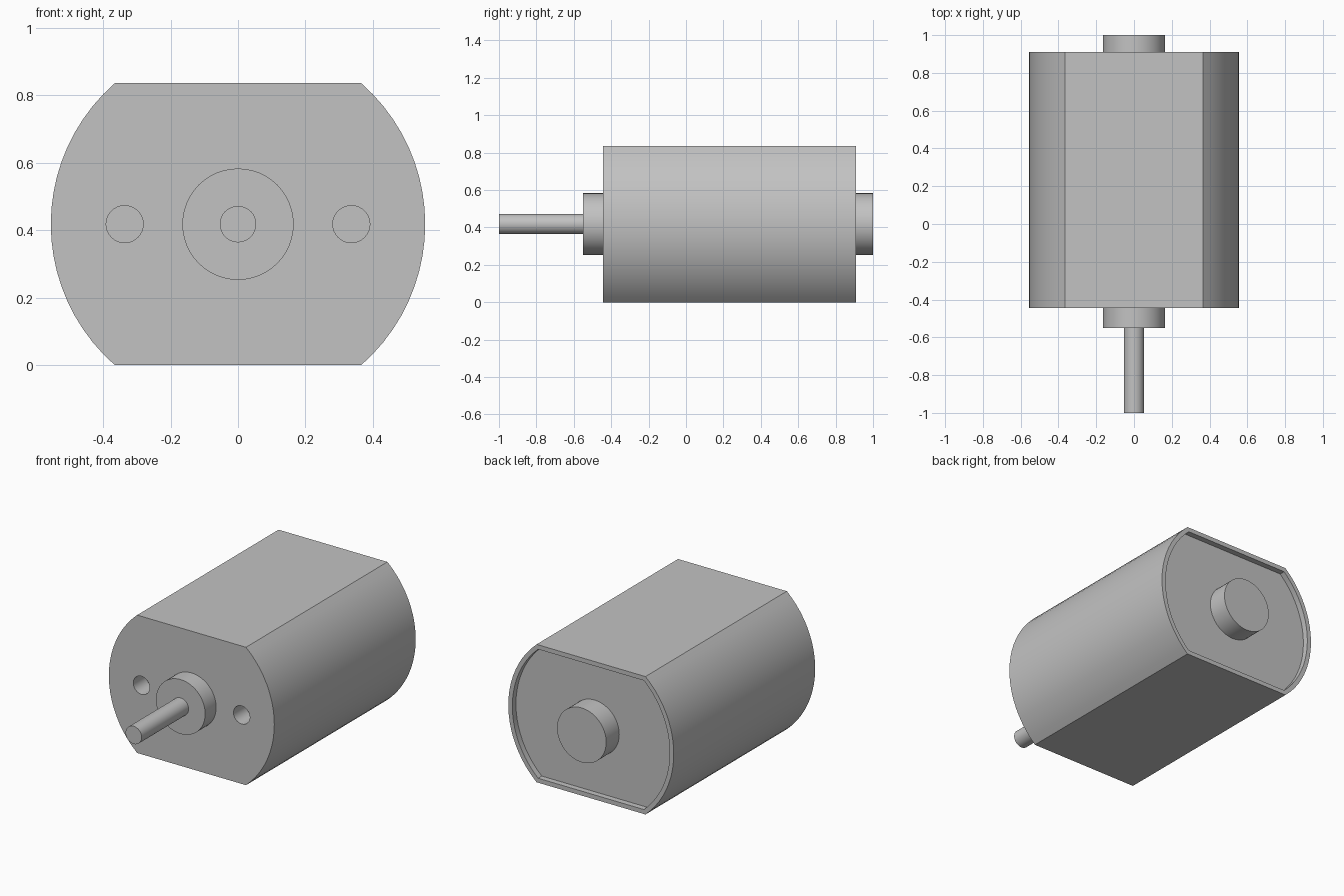
import bpy, bmesh, math
from mathutils import Vector

cube = bpy.data.objects.get("Cube")
if cube:
    bpy.data.objects.remove(cube, do_unlink=True)

AXIS_Z = 0.418          # height of the motor axis, also half the height
RADIUS = 0.555
FRONT, BACK = -0.445, 0.91
RIM, RECESS = 0.027, 0.035

steel = bpy.data.materials.new("grey steel")
steel.use_nodes = True
grey = (0.54, 0.54, 0.54, 1)
steel.diffuse_color = grey
steel.node_tree.nodes["Principled BSDF"].inputs["Base Color"].default_value = grey


def circle(radius, sides, x=0):
    turns = [math.tau * i / sides for i in range(sides)]
    return [(x + radius * math.cos(t), AXIS_Z + radius * math.sin(t)) for t in turns]


def double_d(inset, sides=20):
    """Round outline flattened at the top and bottom."""
    r, h = RADIUS - inset, AXIS_Z - inset
    limit = math.asin(h / r)
    points = []
    for start in (0, math.pi):
        for i in range(sides + 1):
            t = start - limit + 2 * limit * i / sides
            points.append((r * math.cos(t), AXIS_Z + r * math.sin(t)))
    return points


def extrude(name, outline, y0, y1):
    """Solid made by sweeping an outline along y."""
    bm = bmesh.new()
    face = bm.faces.new([bm.verts.new((x, y0, z)) for x, z in outline])
    swept = bmesh.ops.extrude_face_region(bm, geom=[face])
    verts = [v for v in swept["geom"] if isinstance(v, bmesh.types.BMVert)]
    bmesh.ops.translate(bm, verts=verts, vec=Vector((0, y1 - y0, 0)))
    bmesh.ops.recalc_face_normals(bm, faces=bm.faces)
    mesh = bpy.data.meshes.new(name)
    bm.to_mesh(mesh)
    bm.free()
    mesh.materials.append(steel)
    obj = bpy.data.objects.new(name, mesh)
    bpy.context.collection.objects.link(obj)
    return obj


def select_only(obj):
    bpy.ops.object.select_all(action="DESELECT")
    obj.select_set(True)
    bpy.context.view_layer.objects.active = obj


def cut(target, cutter):
    cutter.hide_render = True
    mod = target.modifiers.new("cut", "BOOLEAN")
    mod.operation = "DIFFERENCE"
    mod.solver = "EXACT"
    mod.object = cutter
    select_only(target)
    bpy.ops.object.modifier_apply(modifier=mod.name)
    bpy.data.objects.remove(cutter, do_unlink=True)


# Housing with a recessed back and two blind mounting holes
housing = extrude("motor_housing", double_d(0), FRONT, BACK)
cut(housing, extrude("recess_cutter", double_d(RIM), BACK - RECESS, BACK + 0.1))
for side in (-1, 1):
    hole = circle(0.055, 32, side * 0.336)
    cut(housing, extrude("hole_cutter", hole, FRONT - 0.1, FRONT + 0.12))

# Bearing bosses and output shaft
parts = [
    housing,
    extrude("front_bearing", circle(0.165, 48), -0.55, FRONT),
    extrude("rear_bearing", circle(0.165, 48), BACK - RECESS, 1.0),
    extrude("output_shaft", circle(0.054, 32), -1.0, -0.55),
]
for part in parts:
    select_only(part)
    bpy.ops.object.shade_smooth_by_angle(angle=math.radians(30))
